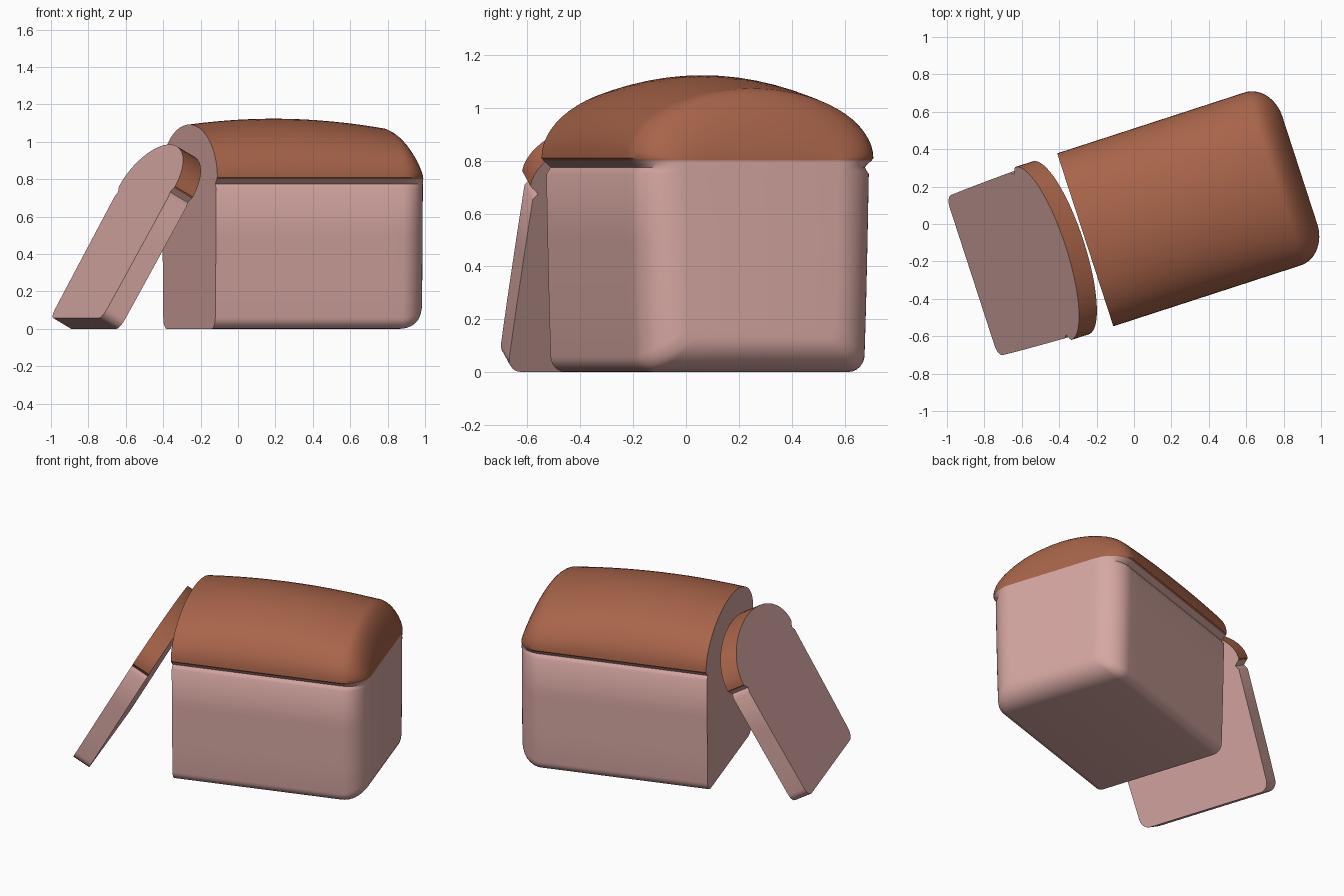
import bpy, bmesh
from math import sin, cos, pi, radians
from mathutils import Matrix

cube = bpy.data.objects.get("Cube")
if cube:
    bpy.data.objects.remove(cube)


def material(name, rgb):
    m = bpy.data.materials.new(name)
    m.use_nodes = True
    m.diffuse_color = (*rgb, 1)
    m.node_tree.nodes["Principled BSDF"].inputs["Base Color"].default_value = (*rgb, 1)
    return m


crumb = material("crumb_pink", (0.68, 0.39, 0.365))
crust = material("crust_brown", (0.39, 0.127, 0.067))

# Half cross-section: rounded bottom corner, side wall, groove under the crust
CORNER = [(0.39 + 0.06 * sin(a * pi / 12), 0.06 - 0.06 * cos(a * pi / 12)) for a in range(7)]
WALL = [(0.456, 0.25), (0.462, 0.5), (0.467, 0.75)]
GROOVE = [(0.458, 0.762), (0.45, 0.775), (0.465, 0.79), (0.478, 0.8)]
LOWER = [(0, 0)] + CORNER + WALL + GROOVE
DOME_STEPS = 16
SPLIT = len(LOWER) - 1      # crust starts at this profile point


def section(dome, inset=0.0, lift=0.0, groove=1.0):
    """Half outline from bottom centre to top centre."""
    half = []
    for i, (v, z) in enumerate(LOWER):
        if i > SPLIT - len(GROOVE):
            v = 0.472 + (v - 0.472) * groove
        half.append((v, z + lift * max(0, 1 - z / 0.75)))
    for k in range(DOME_STEPS + 1):
        a = k * pi / 2 / DOME_STEPS
        width = 0.472 + 0.014 * groove
        half.append((width * cos(a), 0.8 + 0.01 * groove + 0.28 * dome * sin(a)))
    return [(v * (1 - inset / 0.48), z) for v, z in half]


def loft(name, stations, matrix, closed_end):
    """Skin the sections along x; flat cuts are single faces, a rounded end is a strip."""
    bm = bmesh.new()
    rings = []
    for x, half in stations:
        left = [bm.verts.new((x, v, z)) for v, z in half]
        right = [bm.verts.new((x, -v, z)) for v, z in half[1:-1]]
        rings.append((left, [left[0]] + right + [left[-1]]))
    count = len(rings[0][0])
    for a, b in zip(rings, rings[1:]):
        for side in (0, 1):
            for i in range(count - 1):
                f = bm.faces.new((a[side][i], b[side][i], b[side][i + 1], a[side][i + 1]))
                f.material_index = int(i >= SPLIT)

    def outline(ring):
        return ring[0] + ring[1][-2:0:-1]

    bm.faces.new(outline(rings[0]))
    if closed_end:
        left, right = rings[-1]
        for i in range(count - 1):
            corners = list(dict.fromkeys((left[i], left[i + 1], right[i + 1], right[i])))
            bm.faces.new(corners).material_index = int(i >= SPLIT)
    else:
        bm.faces.new(outline(rings[-1]))
    bmesh.ops.recalc_face_normals(bm, faces=bm.faces)
    mesh = bpy.data.meshes.new(name)
    bm.to_mesh(mesh)
    bm.free()
    mesh.materials.append(crumb)
    mesh.materials.append(crust)
    obj = bpy.data.objects.new(name, mesh)
    bpy.context.collection.objects.link(obj)
    obj.matrix_world = matrix
    bpy.ops.object.select_all(action='DESELECT')
    obj.select_set(True)
    bpy.context.view_layer.objects.active = obj
    bpy.ops.object.shade_smooth_by_angle(angle=radians(40))
    return obj


def dome_height(x):
    return 1.12 - 0.5 * (x - 0.2) ** 2


turn = Matrix.Rotation(radians(18), 4, 'Z')

# Loaf: gently arched body, then a rounded far end
CUT, BEND, END = -0.274, 0.78, 0.932
stations = []
for i in range(12):
    x = CUT + (BEND - CUT) * i / 12
    stations.append((x, section(dome_height(x))))
for i in range(13):
    a = i * pi / 24
    c = cos(a)
    dome = dome_height(BEND) * max(c, 0.03) ** 1.3
    stations.append((BEND + (END - BEND) * sin(a),
                     section(dome, 0.17 * (1 - c), 0.13 * (1 - c), c)))
loft("loaf", stations, turn, True)

# Slice: same outline, leaning against the cut face
lean = turn @ Matrix.Translation((-0.81, 0, 0)) @ Matrix.Rotation(radians(29.5), 4, 'Y')
slice_outline = section(0.92)
loft("slice", [(-0.115, slice_outline), (0, slice_outline)], lean, False)
